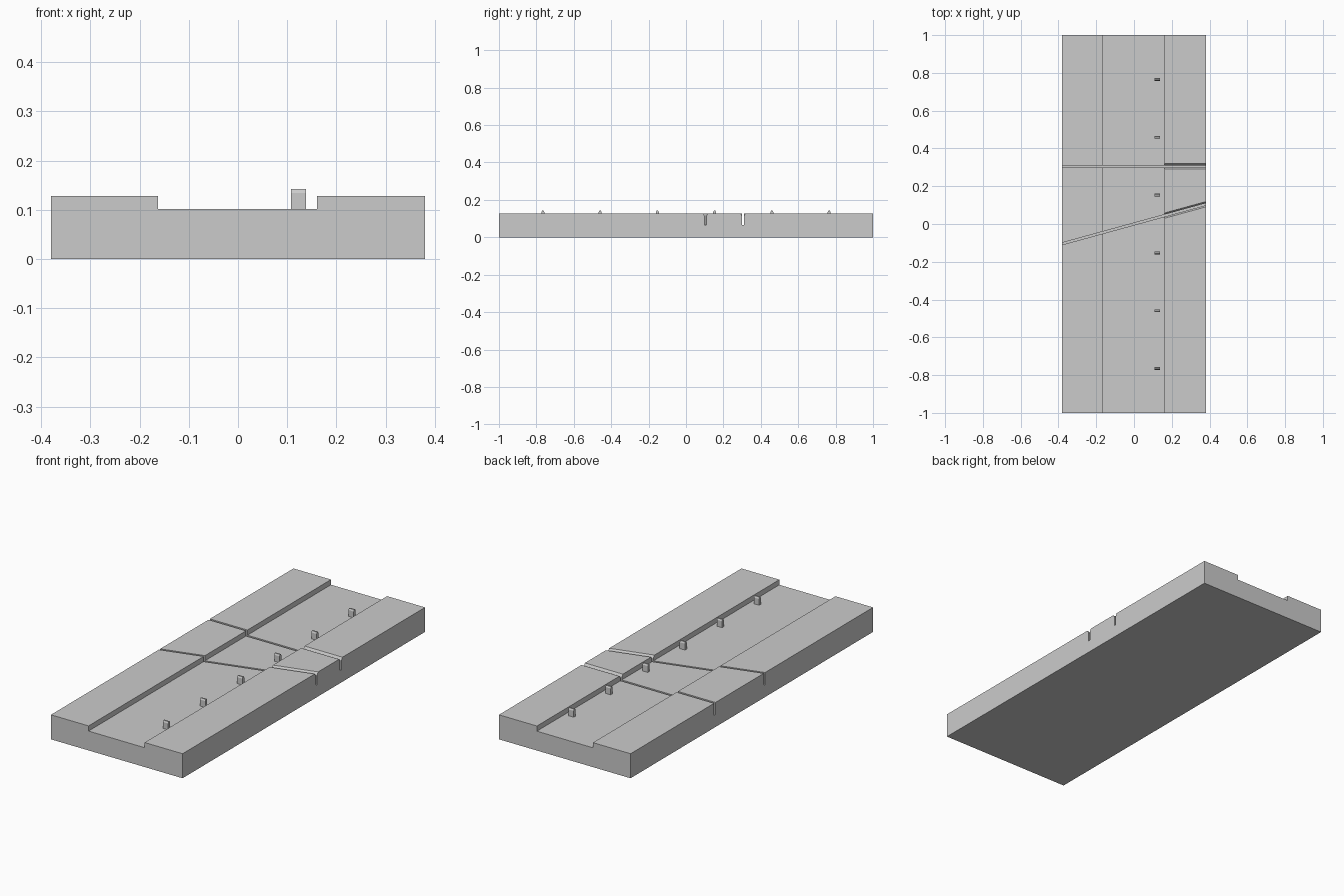
import bpy, bmesh
from mathutils import Vector

if "Cube" in bpy.data.objects:
    bpy.data.objects.remove(bpy.data.objects["Cube"], do_unlink=True)

HALF_W, BANK_Z, FLOOR_Z = 0.38, 0.128, 0.101
LEFT_EDGE, RIGHT_EDGE = -0.163, 0.161
SLOT_Z = 0.065

grey = bpy.data.materials.new("plain grey")
grey.use_nodes = True
colour = (0.6, 0.6, 0.6, 1)
grey.diffuse_color = colour
grey.node_tree.nodes["Principled BSDF"].inputs["Base Color"].default_value = colour


def prism(name, start, sweep):
    """Extrude a planar outline along the sweep vector."""
    bm = bmesh.new()
    face = bm.faces.new([bm.verts.new(p) for p in start])
    moved = bmesh.ops.extrude_face_region(bm, geom=[face])["geom"]
    verts = [g for g in moved if isinstance(g, bmesh.types.BMVert)]
    bmesh.ops.translate(bm, verts=verts, vec=Vector(sweep))
    bmesh.ops.recalc_face_normals(bm, faces=bm.faces)
    mesh = bpy.data.meshes.new(name)
    bm.to_mesh(mesh)
    bm.free()
    mesh.materials.append(grey)
    obj = bpy.data.objects.new(name, mesh)
    bpy.context.collection.objects.link(obj)
    return obj


# Channelled base block
outline = [(-HALF_W, 0), (HALF_W, 0), (HALF_W, BANK_Z), (RIGHT_EDGE, BANK_Z),
           (RIGHT_EDGE, FLOOR_Z), (LEFT_EDGE, FLOOR_Z), (LEFT_EDGE, BANK_Z),
           (-HALF_W, BANK_Z)]
base = prism("channel_base", [(x, -1, z) for x, z in outline], (0, 2, 0))


def cut(cutter):
    """Subtract a cutter from the base and discard it."""
    mod = base.modifiers.new("cut", "BOOLEAN")
    mod.operation = "DIFFERENCE"
    mod.solver = "EXACT"
    mod.object = cutter
    cutter.hide_render = True
    bpy.context.view_layer.objects.active = base
    bpy.ops.object.modifier_apply(modifier=mod.name)
    bpy.data.objects.remove(cutter, do_unlink=True)


def slot(y_mid, slope):
    """Saw slot across the block, with a flared mouth on the right bank."""
    over = HALF_W + 0.05
    w, top = 0.0055, BANK_Z + 0.05
    y0 = y_mid - slope * over
    rect = [(-w, SLOT_Z), (w, SLOT_Z), (w, top), (-w, top)]
    cut(prism("slot_cutter", [(-over, y0 + y, z) for y, z in rect],
              (2 * over, 2 * over * slope, 0)))
    x0 = RIGHT_EDGE - 0.01
    y1 = y_mid + slope * x0
    low, rise = BANK_Z - 0.014, 0.01
    flare = [(-w + 0.001, low), (w - 0.001, low), (0.014, BANK_Z),
             (0.014, BANK_Z + rise), (-0.014, BANK_Z + rise), (-0.014, BANK_Z)]
    run = over - x0
    cut(prism("flare_cutter", [(x0, y1 + y, z) for y, z in flare],
              (run, run * slope, 0)))


slot(0.305, 0)
slot(0, 0.275)

# Row of stop pins with chamfered tops
PIN_TOP, SHOULDER, HALF_T = 0.142, 0.134, 0.0075
pin = [(-HALF_T, FLOOR_Z - 0.005), (HALF_T, FLOOR_Z - 0.005), (HALF_T, SHOULDER),
       (HALF_T / 2, PIN_TOP), (-HALF_T / 2, PIN_TOP), (-HALF_T, SHOULDER)]
for i in range(6):
    y_pin = (i - 2.5) * 0.306
    prism(f"stop_pin_{i + 1}", [(0.108, y_pin + y, z) for y, z in pin], (0.03, 0, 0))
